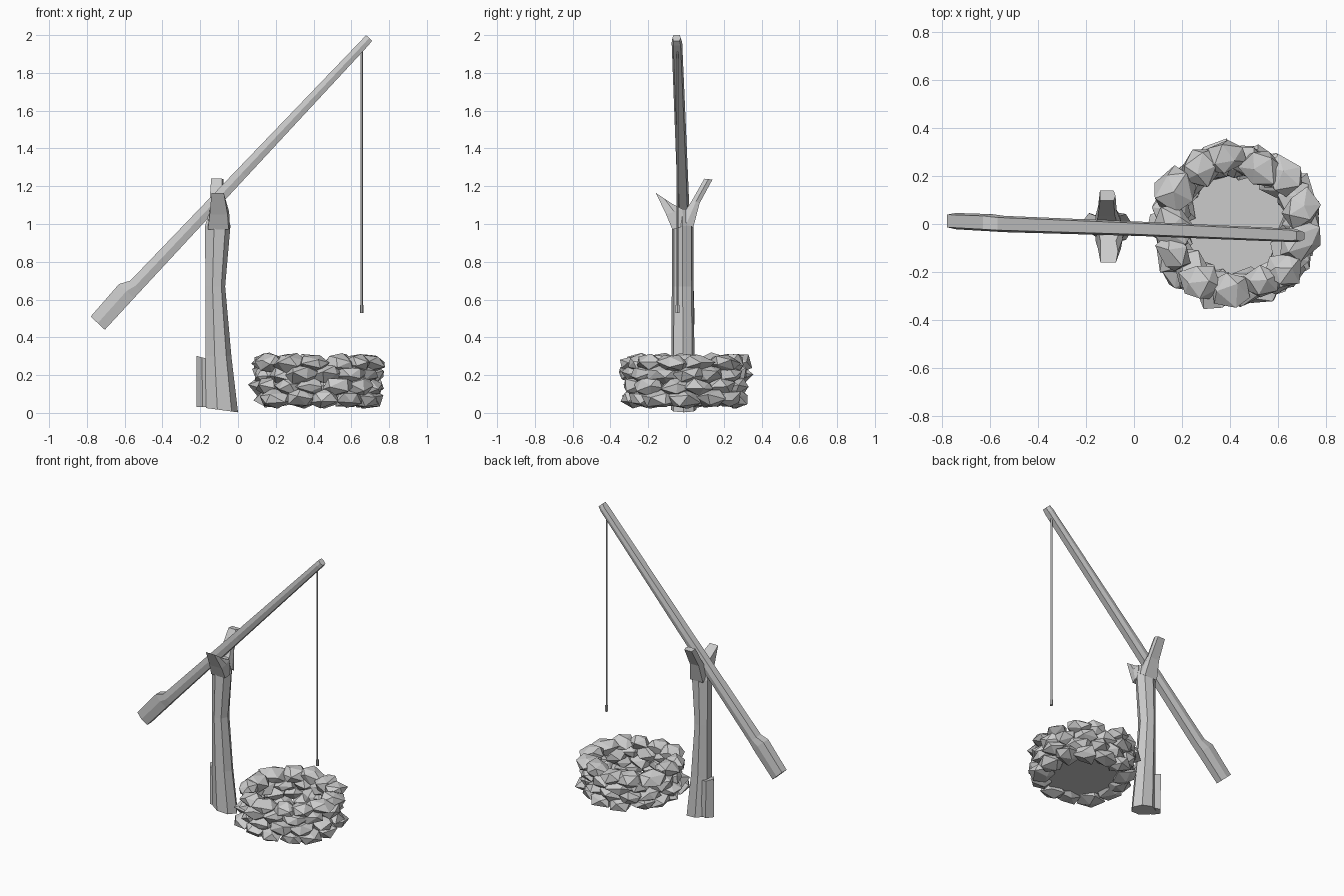
import bpy, bmesh, math, random
from mathutils import Vector, Matrix

if "Cube" in bpy.data.objects:
    bpy.data.objects.remove(bpy.data.objects["Cube"])

random.seed(7)


def finish(name, bm):
    bmesh.ops.recalc_face_normals(bm, faces=bm.faces[:])
    me = bpy.data.meshes.new(name)
    bm.to_mesh(me)
    bm.free()
    ob = bpy.data.objects.new(name, me)
    bpy.context.collection.objects.link(ob)
    return ob


def loft(name, rings):
    """Skin a list of equal-length point rings and cap both ends."""
    bm = bmesh.new()
    vs = [[bm.verts.new(p) for p in r] for r in rings]
    n = len(rings[0])
    for a, b in zip(vs, vs[1:]):
        for i in range(n):
            j = (i + 1) % n
            bm.faces.new((a[i], a[j], b[j], b[i]))
    bm.faces.new(vs[0])
    bm.faces.new(vs[-1])
    return finish(name, bm)


def oval(x0, x1, y0, y1, z, n=7, turn=0.0, tilt=0.0):
    """Polygon ring scaled to fill the given x / y limits."""
    pts = [(math.cos(turn + math.tau * i / n), math.sin(turn + math.tau * i / n)) for i in range(n)]
    ax, bx = min(p[0] for p in pts), max(p[0] for p in pts)
    ay, by = min(p[1] for p in pts), max(p[1] for p in pts)
    return [(x0 + (x1 - x0) * (p[0] - ax) / (bx - ax),
             y0 + (y1 - y0) * (p[1] - ay) / (by - ay), z - tilt * p[0]) for p in pts]


# Rough-hewn trunk
loft("post", [
    oval(-0.17, 0.0, -0.08, 0.055, 0.015, tilt=0.012),
    oval(-0.172, -0.035, -0.078, 0.045, 0.30),
    oval(-0.172, -0.068, -0.075, 0.04, 0.67),
    oval(-0.175, -0.04, -0.075, 0.04, 0.99),
    oval(-0.145, -0.06, -0.05, 0.012, 1.08),
])


# Two fork prongs: each section gives outer and inner (y, z) and x limits
def prong(name, sections):
    loft(name, [[(x0, yo, zo), (x1, yo, zo), (x1 + 0.008, (yo + yi) / 2, (zo + zi) / 2),
                 (x1, yi, zi), (x0, yi, zi)] for yo, zo, yi, zi, x0, x1 in sections])


prong("front_prong", [(-0.072, 0.97, -0.01, 0.99, -0.16, -0.05),
                      (-0.105, 1.05, -0.02, 1.08, -0.15, -0.055),
                      (-0.16, 1.165, -0.07, 1.105, -0.14, -0.075)])
prong("back_prong", [(0.038, 0.98, -0.03, 1.03, -0.16, -0.06),
                     (0.072, 1.11, 0.035, 1.13, -0.15, -0.08),
                     (0.14, 1.235, 0.097, 1.24, -0.142, -0.085)])

# Short stake against the trunk
loft("side_stake", [oval(-0.22, -0.13, -0.045, 0.045, 0.03, 5, 0.6),
                    oval(-0.22, -0.14, -0.04, 0.045, 0.29, 5, 0.6, 0.012)])

# Sweep beam with heavy butt: top (x, z), bottom (x, z), centre y, half width
rings = []
for tx, tz, bx, bz, y, w in [
        (-0.78, 0.51, -0.705, 0.44, 0.012, 0.034),
        (-0.63, 0.682, -0.55, 0.608, 0.005, 0.036),
        (-0.57, 0.70, -0.513, 0.648, 0.0, 0.034),
        (0.0, 1.293, 0.045, 1.25, -0.02, 0.030),
        (0.655, 1.975, 0.69, 1.945, -0.048, 0.028),
        (0.678, 2.0, 0.71, 1.97, -0.05, 0.022)]:
    mx, mz = tx * 0.5 + bx * 0.5, tz * 0.5 + bz * 0.5
    rings.append([(tx, y - w * 0.75, tz), (tx, y + w * 0.8, tz), (mx, y + w, mz),
                  (bx, y + w * 0.7, bz), (bx, y - w * 0.7, bz), (mx, y - w, mz)])
loft("sweep_beam", rings)


# Rope and its hanging end weight
def rod(name, r, z0, z1, n):
    loft(name, [oval(0.655 - r, 0.655 + r, -0.045 - r, -0.045 + r, z, n) for z in (z0, z1)])


rod("rope", 0.006, 0.56, 1.93, 5)
rod("rope_end", 0.01, 0.53, 0.57, 6)

# Stone ring: four staggered courses of jittered low-poly boulders
bm = bmesh.new()
COUNT = 13
for row, z in enumerate((0.077, 0.14, 0.205, 0.262)):
    for i in range(COUNT):
        a = math.tau * (i + 0.5 * (row % 2) + random.uniform(-0.15, 0.15)) / COUNT
        r = 0.272 + random.uniform(-0.015, 0.015)
        size = Vector((0.083, 0.09, 0.055)) * random.uniform(0.9, 1.1)
        m = (Matrix.Translation((0.425 + r * math.cos(a), r * math.sin(a), z))
             @ Matrix.Rotation(a, 4, 'Z') @ Matrix.Diagonal((*size, 1))
             @ Matrix.Rotation(random.uniform(0, 6.28), 4, Vector((random.random(), random.random(), 1))))
        stone = bmesh.ops.create_icosphere(bm, subdivisions=1, radius=1, matrix=m)["verts"]
        for v in stone:
            v.co += Vector((random.uniform(-1, 1), random.uniform(-1, 1), random.uniform(-0.6, 0.6))) * 0.016
            v.co.z = min(max(v.co.z, 0.022), 0.322)
finish("stone_ring", bm)

# Floor disc inside the well
bm = bmesh.new()
bmesh.ops.create_circle(bm, cap_ends=True, segments=16, radius=0.25,
                        matrix=Matrix.Translation((0.425, 0, 0.065)))
finish("well_floor", bm)
